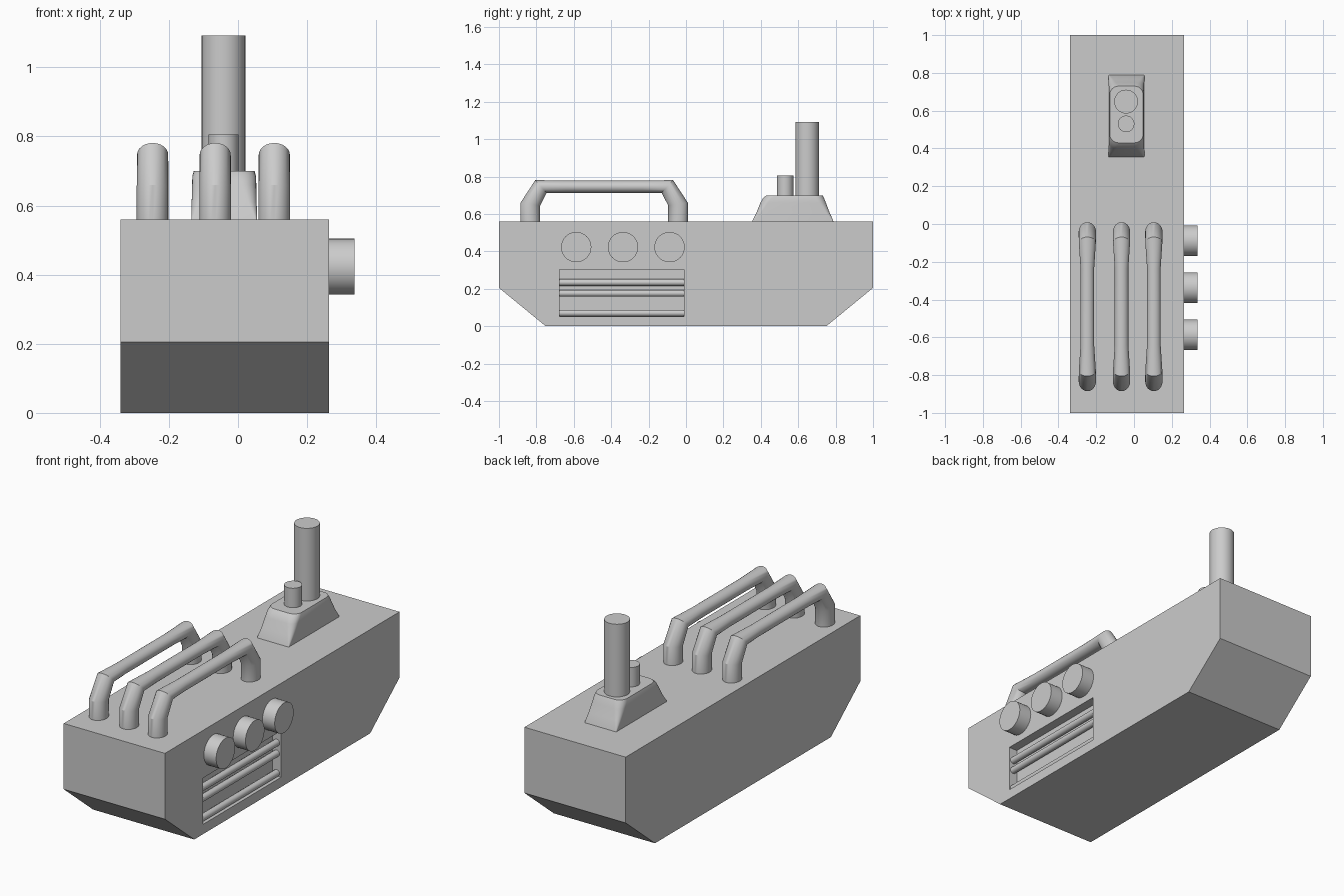
import bpy, bmesh, math
from mathutils import Vector

if "Cube" in bpy.data.objects:
    bpy.data.objects.remove(bpy.data.objects["Cube"])


def make_object(name, bm, smooth=None):
    bmesh.ops.recalc_face_normals(bm, faces=bm.faces[:])
    mesh = bpy.data.meshes.new(name)
    bm.to_mesh(mesh)
    bm.free()
    obj = bpy.data.objects.new(name, mesh)
    bpy.context.collection.objects.link(obj)
    if smooth:
        bpy.ops.object.select_all(action='DESELECT')
        obj.select_set(True)
        bpy.context.view_layer.objects.active = obj
        bpy.ops.object.shade_smooth_by_angle(angle=math.radians(smooth))
    return obj


def loft(name, rings, smooth=None):
    """Skin a list of equal-length point rings and cap both ends."""
    bm = bmesh.new()
    vs = [[bm.verts.new(p) for p in ring] for ring in rings]
    n = len(vs[0])
    for a, b in zip(vs, vs[1:]):
        for i in range(n):
            j = (i + 1) % n
            bm.faces.new((a[i], a[j], b[j], b[i]))
    bm.faces.new(vs[0][::-1])
    bm.faces.new(vs[-1])
    return make_object(name, bm, smooth)


def cylinder(name, start, end, radius, sides=32):
    start, end = Vector(start), Vector(end)
    rot = (end - start).to_track_quat('Z', 'Y')
    circle = [rot @ Vector((radius * math.cos(2 * math.pi * i / sides),
                            radius * math.sin(2 * math.pi * i / sides), 0))
              for i in range(sides)]
    return loft(name, [[start + c for c in circle], [end + c for c in circle]], 40)


def box(name, x0, x1, y0, y1, z0, z1):
    prof = [(y0, z0), (y1, z0), (y1, z1), (y0, z1)]
    return loft(name, [[(x, y, z) for y, z in prof] for x in (x0, x1)])


# Body with chamfered lower ends
LEFT, RIGHT, TOP = -0.34, 0.264, 0.56
profile = [(-1, TOP), (-1, 0.205), (-0.75, 0), (0.75, 0), (1, 0.205), (1, TOP)]
body = loft("body", [[(x, y, z) for y, z in profile] for x in (LEFT, RIGHT)])

# Recessed side vent
cutter = box("vent_cutter", RIGHT - 0.05, RIGHT + 0.1, -0.677, -0.01, 0.053, 0.303)
cutter.hide_render = True
cut = body.modifiers.new("vent", 'BOOLEAN')
cut.operation, cut.solver, cut.object = 'DIFFERENCE', 'EXACT', cutter
bpy.context.view_layer.objects.active = body
bpy.ops.object.modifier_apply(modifier=cut.name)
bpy.data.objects.remove(cutter)

# Vent slats
for i, z in enumerate((0.234, 0.176, 0.07)):
    cylinder(f"vent_slat_{i + 1}", (RIGHT - 0.026, -0.677, z),
             (RIGHT - 0.026, -0.01, z), 0.018, 16)

# Side knobs
for i, y in enumerate((-0.587, -0.337, -0.088)):
    cylinder(f"knob_{i + 1}", (RIGHT - 0.01, y, 0.423), (0.337, y, 0.423), 0.081)

# Bent pipes: (outer y, z), (inner y, z), half width in x
HALF = [((-0.885, 0.54), (-0.78, 0.54), 0.046),
        ((-0.885, 0.66), (-0.78, 0.645), 0.046),
        ((-0.806, 0.781), (-0.745, 0.713), 0.045),
        ((-0.64, 0.779), (-0.64, 0.713), 0.036)]
MID = -0.4375


def flip(p):
    return (2 * MID - p[0], p[1])


sections = HALF + [(flip(o), flip(i), r) for o, i, r in reversed(HALF)]


def pipe_ring(cx, outer, inner, half_width, sides=24):
    o, i = Vector(outer), Vector(inner)
    c, d = (o + i) / 2, (o - i) / 2
    ring = []
    for k in range(sides):
        a = 2 * math.pi * k / sides
        p = c + d * math.cos(a)
        ring.append((cx + half_width * math.sin(a), p.x, p.y))
    return ring


for k, cx in enumerate((-0.247, -0.066, 0.105)):
    loft(f"pipe_{k + 1}", [pipe_ring(cx, *s) for s in sections], 32)

# Chimney base: flared block with rounded corners
CX = -0.04


def rounded_ring(hx, y0, y1, r, z, steps=6):
    pts = []
    for q, (sx, yc) in enumerate(((1, y1 - r), (-1, y1 - r), (-1, y0 + r), (1, y0 + r))):
        for s in range(steps + 1):
            a = math.pi / 2 * (q + s / steps)
            pts.append((CX + sx * (hx - r) + r * math.cos(a), yc + r * math.sin(a), z))
    return pts


loft("chimney_base", [
    rounded_ring(0.095, 0.352, 0.790, 0.004, 0.55),
    rounded_ring(0.095, 0.355, 0.787, 0.006, 0.565),
    rounded_ring(0.094, 0.378, 0.767, 0.025, 0.61),
    rounded_ring(0.093, 0.398, 0.748, 0.040, 0.66),
    rounded_ring(0.092, 0.412, 0.738, 0.045, 0.685),
    rounded_ring(0.088, 0.430, 0.730, 0.045, 0.70)], 35)

# Chimney and small funnel
cylinder("chimney", (-0.042, 0.648, 0.68), (-0.042, 0.648, 1.092), 0.063)
cylinder("small_funnel", (-0.042, 0.53, 0.68), (-0.042, 0.53, 0.805), 0.044)
